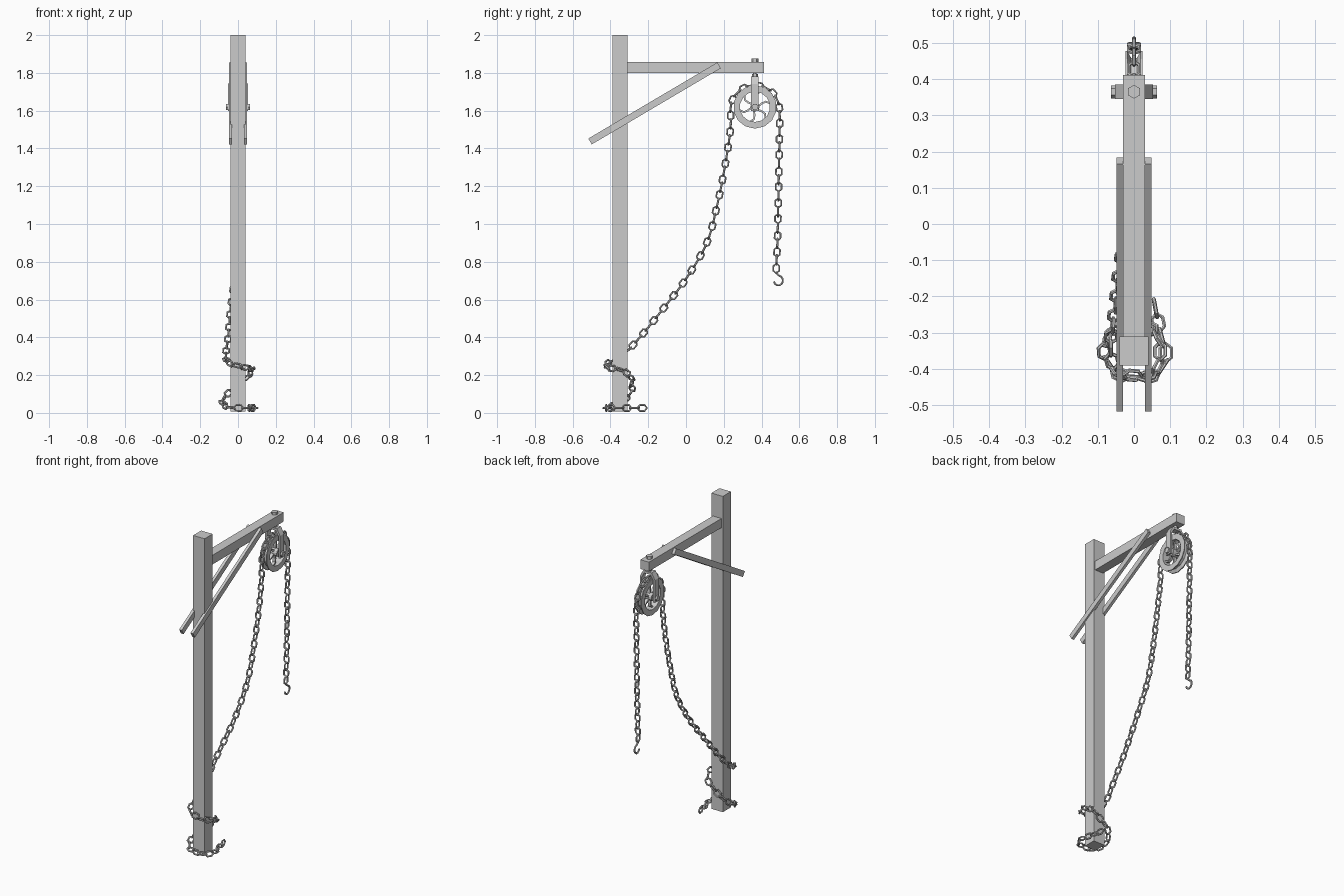
import bpy, bmesh, math
from mathutils import Vector, Matrix

if "Cube" in bpy.data.objects:
    bpy.data.objects.remove(bpy.data.objects["Cube"])

PY, PZ = 0.365, 1.62   # pulley centre


def finish(bm, name):
    bmesh.ops.recalc_face_normals(bm, faces=bm.faces)
    me = bpy.data.meshes.new(name)
    bm.to_mesh(me)
    bm.free()
    ob = bpy.data.objects.new(name, me)
    bpy.context.collection.objects.link(ob)
    return ob


def box(name, lo, hi):
    bm = bmesh.new()
    lo, hi = Vector(lo), Vector(hi)
    bmesh.ops.create_cube(bm, size=1, matrix=Matrix.Translation((lo + hi) / 2) @ Matrix.Diagonal((*(hi - lo), 1)))
    return finish(bm, name)


def cylinder(name, centre, r, depth, sides, axis='Z'):
    bm = bmesh.new()
    rot = Matrix.Rotation(math.pi / 2, 4, 'Y') if axis == 'X' else Matrix()
    bmesh.ops.create_cone(bm, cap_ends=True, segments=sides, radius1=r, radius2=r, depth=depth,
                          matrix=Matrix.Translation(centre) @ rot)
    return finish(bm, name)


def sweep(bm, pts, normal, a, b, sides, closed=False, mat=Matrix()):
    """Sweep a polygon section (a in plane, b along normal) along a planar path."""
    n, rings = len(pts), []
    for i, p in enumerate(pts):
        nxt = pts[(i + 1) % n] if closed or i < n - 1 else p
        prv = pts[i - 1] if closed or i > 0 else p
        side = (nxt - prv).normalized().cross(normal)
        ring = []
        for k in range(sides):
            t = 2 * math.pi * (k + 0.5) / sides
            ring.append(bm.verts.new(mat @ (p + side * a * math.cos(t) + normal * b * math.sin(t))))
        rings.append(ring)
    for i in range(n if closed else n - 1):
        r, s = rings[i], rings[(i + 1) % n]
        for k in range(sides):
            bm.faces.new((r[k], r[(k + 1) % sides], s[(k + 1) % sides], s[k]))
    if not closed:
        bm.faces.new(rings[0])
        bm.faces.new(rings[-1])


def lathe(bm, profile, steps):
    """Revolve a closed (radius, x) profile around the pulley axle."""
    rings = []
    for i in range(steps):
        t = 2 * math.pi * (i + 0.5) / steps
        rings.append([bm.verts.new((x, PY + r * math.cos(t), PZ + r * math.sin(t))) for r, x in profile])
    m = len(profile)
    for i in range(steps):
        r, s = rings[i], rings[(i + 1) % steps]
        for k in range(m):
            bm.faces.new((r[k], r[(k + 1) % m], s[(k + 1) % m], s[k]))


# Timber frame
box("post", (-0.04, -0.39, 0.008), (0.04, -0.31, 2.0))
box("arm_beam", (-0.03, -0.31, 1.80), (0.03, 0.412, 1.858))
for sx, label in ((-1, "left"), (1, "right")):
    bm = bmesh.new()
    top, low = Vector((sx * 0.0395, 0.175, 1.84)), Vector((sx * 0.0395, -0.508, 1.437))
    d = top - low
    bmesh.ops.create_cube(bm, size=1, matrix=Matrix.Translation((top + low) / 2)
                          @ Matrix.Rotation(math.atan2(d.z, d.y), 4, 'X')
                          @ Matrix.Diagonal((0.018, d.length, 0.036, 1)))
    finish(bm, "brace_" + label)

# Pulley hanger: bolt, nut and fork
cylinder("hanger_bolt", (0, PY, 1.82), 0.009, 0.1, 8)
cylinder("bolt_head", (0, PY, 1.866), 0.019, 0.018, 6)
cylinder("bolt_nut", (0, PY, 1.787), 0.016, 0.014, 6)
bm = bmesh.new()
half_out = [(0.052, 1.597), (0.052, 1.74), (0.03, 1.78)]
half_in = [(0.022, 1.766), (0.04, 1.735), (0.04, 1.597)]
outline = half_out + [(-x, z) for x, z in reversed(half_out)]
outline += [(-x, z) for x, z in reversed(half_in)] + half_in
face = bm.faces.new([bm.verts.new((x, PY - 0.02, z)) for x, z in outline])
ext = bmesh.ops.extrude_face_region(bm, geom=[face])
bmesh.ops.translate(bm, vec=(0, 0.04, 0), verts=[v for v in ext["geom"] if isinstance(v, bmesh.types.BMVert)])
finish(bm, "pulley_fork")
cylinder("pulley_axle", (0, PY, PZ), 0.01, 0.11, 8, 'X')
for sx, label in ((-1, "left"), (1, "right")):
    cylinder("axle_nut_" + label, (sx * 0.057, PY, PZ), 0.018, 0.012, 6, 'X')

# Grooved wheel with curved spokes
bm = bmesh.new()
lathe(bm, [(0.08, -0.024), (0.115, -0.024), (0.115, -0.018), (0.096, -0.008),
           (0.096, 0.008), (0.115, 0.018), (0.115, 0.024), (0.08, 0.024)], 14)
lathe(bm, [(0.009, -0.03), (0.024, -0.03), (0.024, 0.03), (0.009, 0.03)], 12)
for i in range(6):
    pts = []
    for r, bend in ((0.02, 0), (0.042, 0.22), (0.064, 0.2), (0.085, -0.05)):
        t = i * math.pi / 3 + 0.25 + bend
        pts.append(Vector((0, PY + r * math.cos(t), PZ + r * math.sin(t))))
    sweep(bm, pts, Vector((1, 0, 0)), 0.007, 0.014, 4)
finish(bm, "pulley_wheel")

# Chain route: hanging end, over the wheel, slack run, wraps round the post
ctrl = [(0, 0.478, 0.765), (0, 0.485, 0.95), (0, 0.492, 1.3), (0, 0.496, 1.55)]
for deg in range(0, 181, 30):
    r = 0.128 - 0.014 * math.sin(math.radians(deg))
    ctrl.append((0, PY + r * math.cos(math.radians(deg)), PZ + r * math.sin(math.radians(deg))))
ctrl += [(0, 0.235, 1.5), (0, 0.205, 1.3), (-0.005, 0.165, 1.1), (-0.01, 0.11, 0.9), (-0.02, 0.0, 0.71),
         (-0.04, -0.13, 0.54), (-0.052, -0.24, 0.405), (-0.064, -0.33, 0.31),
         (-0.052, -0.405, 0.268), (0, -0.418, 0.25), (0.055, -0.412, 0.237),
         (0.072, -0.35, 0.23), (0.055, -0.295, 0.195), (0.01, -0.287, 0.155),
         (-0.045, -0.29, 0.11), (-0.083, -0.34, 0.06), (-0.055, -0.405, 0.032), (0, -0.422, 0.026),
         (0.065, -0.412, 0.026), (0.088, -0.36, 0.026), (0.07, -0.29, 0.026), (0.055, -0.21, 0.026)]
P = [Vector(c) for c in ctrl]
P = [2 * P[0] - P[1]] + P + [2 * P[-1] - P[-2]]
dense = []
for i in range(1, len(P) - 2):
    a, b, c, d = P[i - 1:i + 3]
    for k in range(40):
        t = k / 40
        dense.append(0.5 * (2 * b + (c - a) * t + (2 * a - 5 * b + 4 * c - d) * t * t
                            + (3 * b - a - 3 * c + d) * t ** 3))

# Evenly spaced hexagonal links, each turned a quarter from the last
PITCH = 0.0425
stops, travelled = [dense[0]], 0
for p, q in zip(dense, dense[1:]):
    travelled += (q - p).length
    if travelled >= PITCH:
        stops.append(q)
        travelled -= PITCH
shape = [Vector((x, y, 0)) for x, y in ((0.025, 0.007), (0.025, -0.007), (0.0, -0.0155),
                                        (-0.025, -0.007), (-0.025, 0.007), (0.0, 0.0155))]
hexa = [Vector((x, y, 0)) for x, y in ((0.026, 0), (0.013, 0.0155), (-0.013, 0.0155),
                                       (-0.026, 0), (-0.013, -0.0155), (0.013, -0.0155))]
bm = bmesh.new()
ref = Vector((1, 0, 0))
for i in range(len(stops)):
    tan = (stops[min(i + 1, len(stops) - 1)] - stops[max(i - 1, 0)]).normalized()
    ref = (ref - tan * ref.dot(tan)).normalized()
    up = ref if i % 2 == 0 else tan.cross(ref)
    mat = Matrix((tan, up.cross(tan), up)).transposed().to_4x4()
    sweep(bm, hexa, Vector((0, 0, 1)), 0.0055, 0.0055, 6, True, Matrix.Translation(stops[i]) @ mat)
finish(bm, "chain")

# Hook on the hanging end
pts = [Vector((0, 0.478, 0.748)), Vector((0, 0.483, 0.735))]
for deg in range(80, -171, -31):
    t = math.radians(deg)
    pts.append(Vector((0, 0.489 + 0.024 * math.cos(t), 0.701 + 0.026 * math.sin(t))))
bm = bmesh.new()
sweep(bm, pts, Vector((1, 0, 0)), 0.006, 0.006, 6)
finish(bm, "hook")
